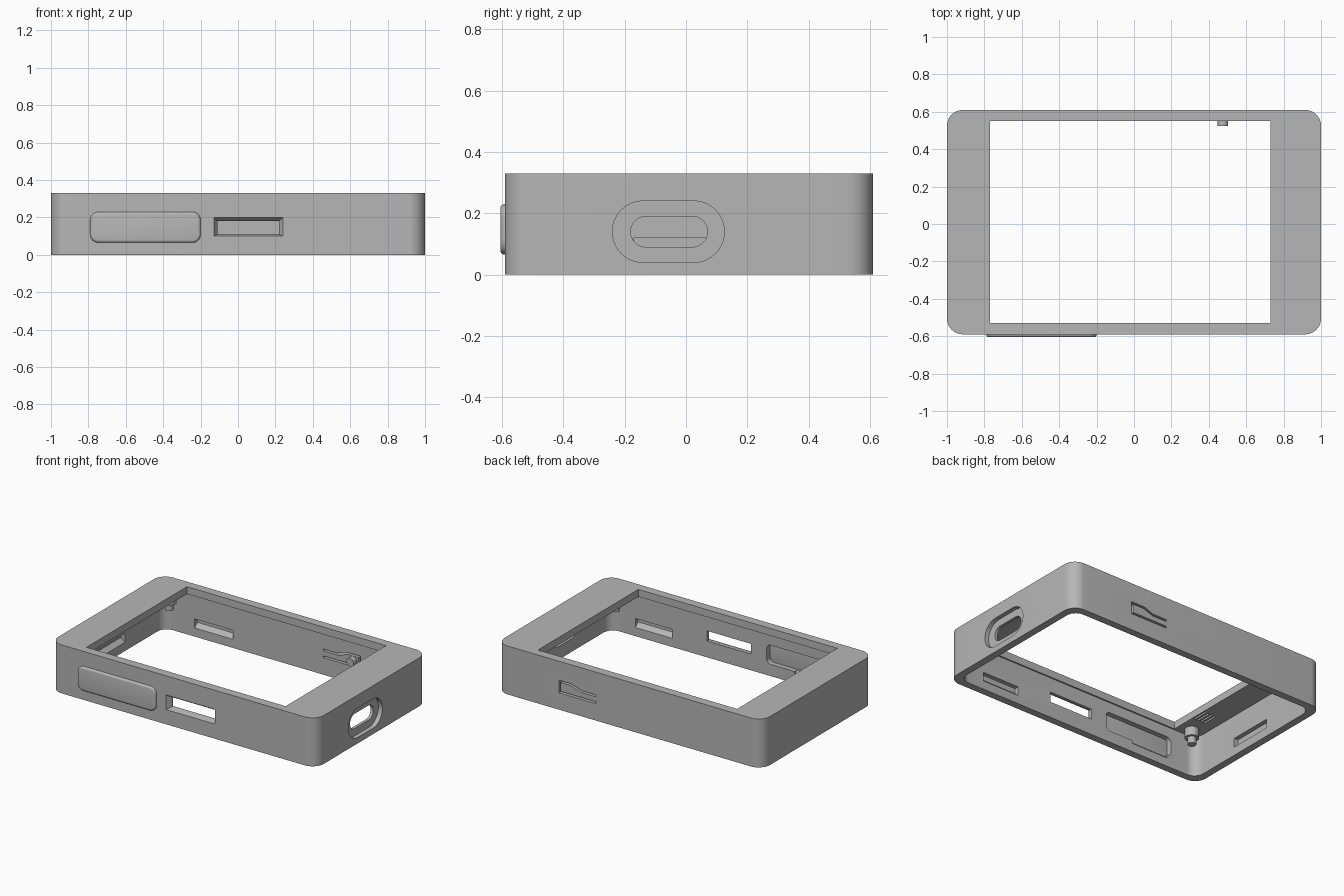
import bpy, bmesh, math

old = bpy.data.objects.get("Cube")
if old:
    bpy.data.objects.remove(old, do_unlink=True)

grey = bpy.data.materials.new("matte grey")
grey.use_nodes = True
COLOUR = (0.47, 0.47, 0.47, 1)
grey.diffuse_color = COLOUR
grey.node_tree.nodes["Principled BSDF"].inputs["Base Color"].default_value = COLOUR


def rounded(u0, u1, v0, v1, r=0, steps=10):
    """Outline of a rectangle with rounded corners."""
    if r == 0:
        return [(u0, v0), (u1, v0), (u1, v1), (u0, v1)]
    centres = [(u1 - r, v1 - r), (u0 + r, v1 - r), (u0 + r, v0 + r), (u1 - r, v0 + r)]
    return [(cu + r * math.cos(a), cv + r * math.sin(a))
            for i, (cu, cv) in enumerate(centres)
            for a in [math.pi / 2 * (i + k / steps) for k in range(steps + 1)]]


def loft(name, axis, start, end, profile, end_profile=None):
    """Solid between two matching outlines along an axis."""
    place = {"X": lambda u, v, w: (w, u, v),
             "Y": lambda u, v, w: (u, w, v),
             "Z": lambda u, v, w: (u, v, w)}[axis]
    bm = bmesh.new()
    a = [bm.verts.new(place(u, v, start)) for u, v in profile]
    b = [bm.verts.new(place(u, v, end)) for u, v in end_profile or profile]
    bm.faces.new(a)
    bm.faces.new(b)
    for i in range(len(a)):
        j = (i + 1) % len(a)
        bm.faces.new((a[i], a[j], b[j], b[i]))
    bmesh.ops.remove_doubles(bm, verts=bm.verts, dist=1e-5)
    bmesh.ops.recalc_face_normals(bm, faces=bm.faces)
    mesh = bpy.data.meshes.new(name)
    bm.to_mesh(mesh)
    bm.free()
    mesh.materials.append(grey)
    obj = bpy.data.objects.new(name, mesh)
    bpy.context.collection.objects.link(obj)
    return obj


def activate(obj):
    bpy.ops.object.select_all(action="DESELECT")
    obj.select_set(True)
    bpy.context.view_layer.objects.active = obj


def cut(target, cutter):
    cutter.hide_render = True
    mod = target.modifiers.new("cut", "BOOLEAN")
    mod.operation = "DIFFERENCE"
    mod.solver = "EXACT"
    mod.object = cutter
    activate(target)
    bpy.ops.object.modifier_apply(modifier=mod.name)
    bpy.data.objects.remove(cutter, do_unlink=True)


def smooth(obj):
    activate(obj)
    bpy.ops.object.shade_smooth_by_angle(angle=math.radians(30))


# Shell, open underneath, with a display window in the top
LEFT, FRONT, BACK = 0.95, -0.54, 0.56
case = loft("case_shell", "Z", 0, 0.33, rounded(-1, 1, -0.59, 0.61, 0.085))
cut(case, loft("cavity", "Z", -0.1, 0.28, rounded(-LEFT, LEFT, FRONT, BACK, 0.07)))
cut(case, loft("window", "Z", 0.2, 0.4, rounded(-0.77, 0.73, -0.53, 0.55)))

# Card slot in the front with a chamfered mouth
cut(case, loft("slot", "Y", -0.7, -0.5, rounded(-0.11, 0.22, 0.11, 0.18)))
cut(case, loft("slot_mouth", "Y", -0.591, -0.56,
               rounded(-0.13, 0.24, 0.1, 0.2), rounded(-0.11, 0.22, 0.11, 0.18)))

# Port in the side: stadium recess and a smaller through opening
cut(case, loft("port_recess", "X", 0.97, 1.1, rounded(-0.24, 0.125, 0.04, 0.24, 0.0999)))
cut(case, loft("port_hole", "X", 0.9, 1.1, rounded(-0.18, 0.07, 0.09, 0.19, 0.0499)))

# Hollow behind the front button pad
cut(case, loft("button_hollow", "Y", -0.7, -0.5, rounded(-0.75, -0.23, 0.08, 0.21, 0.03)))


# Snap notches inside the walls, with sloped lower faces
def notch(axis, wall, outward, start, end):
    inner, deep = wall - outward * 0.01, wall + outward * 0.03
    profile = [(inner, 0.12), (deep, 0.12), (deep, 0.085), (inner, 0.05)]
    cut(case, loft("notch", axis, start, end, profile))


notch("X", FRONT, -1, 0.48, 0.76)
notch("X", FRONT, -1, -0.72, -0.44)
notch("X", BACK, 1, -0.72, -0.43)
notch("Y", -LEFT, -1, -0.17, 0.14)

# Thin slit freeing a springy key in the back wall
outer = [(0.25, 0.175), (0.36, 0.175), (0.43, 0.2), (0.53, 0.2), (0.53, 0.115), (0.25, 0.115)]
inner = [(0.25, 0.128), (0.517, 0.128), (0.517, 0.187), (0.435, 0.187),
         (0.365, 0.162), (0.25, 0.162)]
cut(case, loft("key_slit", "Y", 0.5, 0.7, outer + inner))

# Row of grooves under the top plate
for i in range(5):
    x = -0.87 + i * 0.026
    cut(case, loft("groove", "Z", 0.2, 0.3, rounded(x, x + 0.013, -0.36, -0.25)))
smooth(case)

# Raised button pad with a soft rim
pad = loft("button_pad", "Y", -0.605, -0.575, rounded(-0.79, -0.2, 0.065, 0.23, 0.045))
soften = pad.modifiers.new("soft_rim", "BEVEL")
soften.width = 0.014
soften.segments = 4
soften.limit_method = "ANGLE"
soften.angle_limit = math.radians(60)
activate(pad)
bpy.ops.object.modifier_apply(modifier=soften.name)
smooth(pad)


def disc(u, v, r):
    return rounded(u - r, u + r, v - r, v + r, r, 6)


# Plunger on the inside of the springy key
smooth(loft("key_plunger", "Y", 0.525, 0.57, disc(0.475, 0.157, 0.028)))

# Stepped locating pegs in the corners
for side, sx in (("right", -1), ("left", 1)):
    for end, y in (("front", -0.47), ("back", 0.49)):
        x = sx * 0.86
        smooth(loft(f"{side}_{end}_peg_base", "Z", 0.22, 0.29, disc(x, y, 0.045)))
        smooth(loft(f"{side}_{end}_peg_tip", "Z", 0.175, 0.23, disc(x, y, 0.028)))
